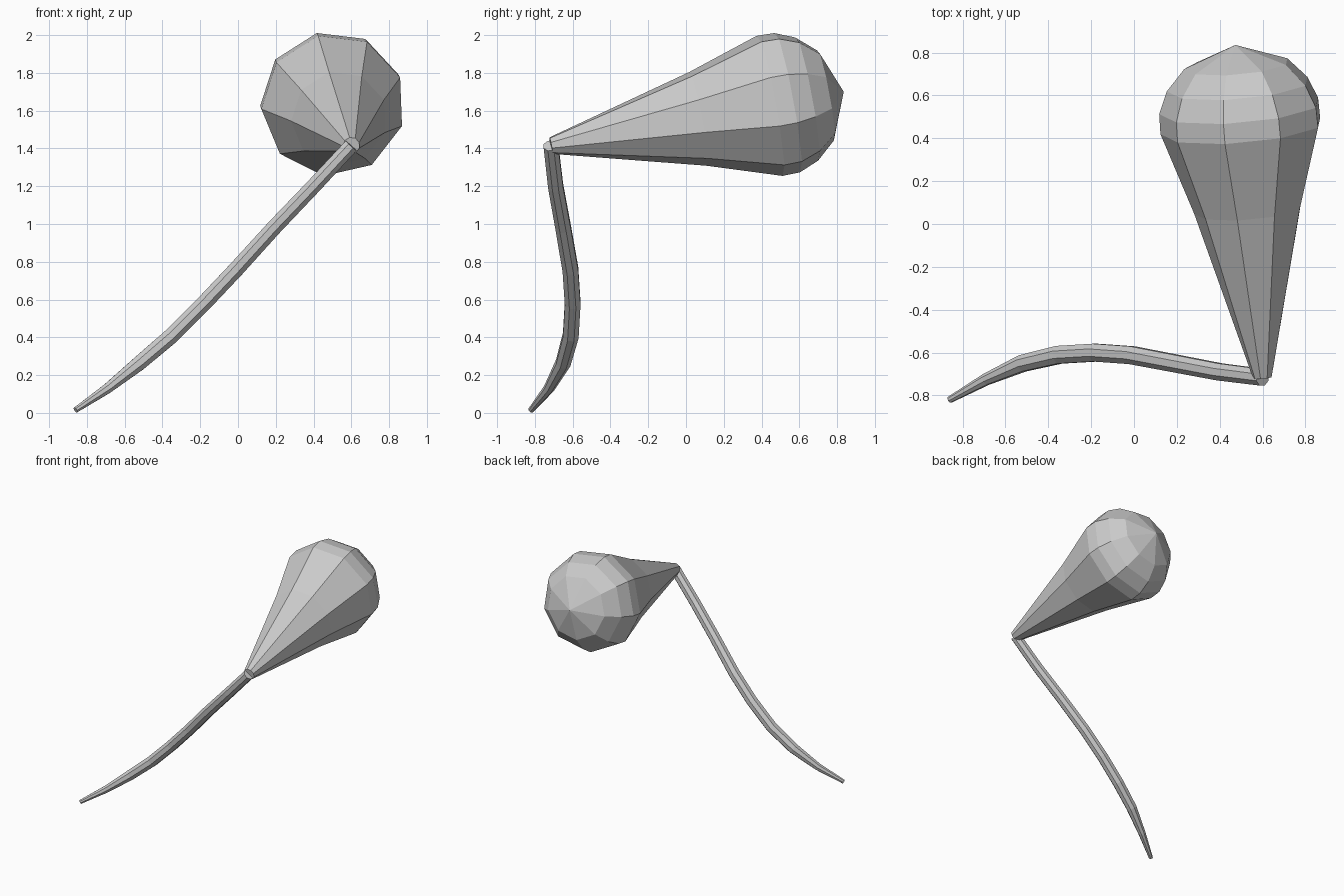
import bpy, bmesh, math
from mathutils import Vector

if "Cube" in bpy.data.objects:
    bpy.data.objects.remove(bpy.data.objects["Cube"])


def loft(name, path, radii, sides, phase, pole=None):
    """Sweep a flat-faced polygon section along a path; close the end at a pole."""
    pts = [Vector(p) for p in path]
    bm = bmesh.new()
    rings = []
    for i, (p, r) in enumerate(zip(pts, radii)):
        a = pts[max(i - 1, 0)]
        b = pts[min(i + 1, len(pts) - 1)]
        t = (b - a).normalized()
        # u points along x and v along z as seen from the front
        ref = Vector((0, 0, 1)) if abs(t.y) > 0.7 else Vector((0, -1, 0))
        u = t.cross(ref).normalized()
        v = u.cross(t)
        rings.append([bm.verts.new(p + r * (u * math.cos(k) + v * math.sin(k)))
                      for k in (phase + 2 * math.pi * j / sides for j in range(sides))])
    for lo, hi in zip(rings, rings[1:]):
        for j in range(sides):
            k = (j + 1) % sides
            bm.faces.new((lo[j], lo[k], hi[k], hi[j]))
    bm.faces.new(rings[0])
    if pole is None:
        bm.faces.new(rings[-1])
    else:
        tip = bm.verts.new(pole)
        for j in range(sides):
            bm.faces.new((rings[-1][j], rings[-1][(j + 1) % sides], tip))
    bmesh.ops.recalc_face_normals(bm, faces=bm.faces)
    mesh = bpy.data.meshes.new(name)
    bm.to_mesh(mesh)
    bm.free()
    obj = bpy.data.objects.new(name, mesh)
    bpy.context.collection.objects.link(obj)
    return obj


# Bulb: nine-sided cone swelling into a rounded end
base, end = Vector((0.60, -0.715, 1.415)), Vector((0.473, 0.835, 1.70))
axis = (end - base).normalized()
profile = [(0.0, 0.045), (0.796, 0.256), (1.185, 0.383),
           (1.28, 0.381), (1.385, 0.337), (1.485, 0.247)]
loft("bulb", [base + axis * s for s, r in profile], [r for s, r in profile],
     9, math.radians(103), end)

# Stem: curved tapering tube
stem_path = [(-0.86, -0.82, 0.015), (-0.69, -0.725, 0.13), (-0.52, -0.65, 0.265),
             (-0.35, -0.61, 0.41), (-0.18, -0.60, 0.58), (-0.01, -0.612, 0.76),
             (0.19, -0.65, 0.98), (0.40, -0.69, 1.20), (0.60, -0.715, 1.415)]
stem_radii = [0.016, 0.029, 0.042, 0.045, 0.045, 0.045, 0.044, 0.043, 0.042]
loft("stem", stem_path, stem_radii, 8, math.radians(22.5))
